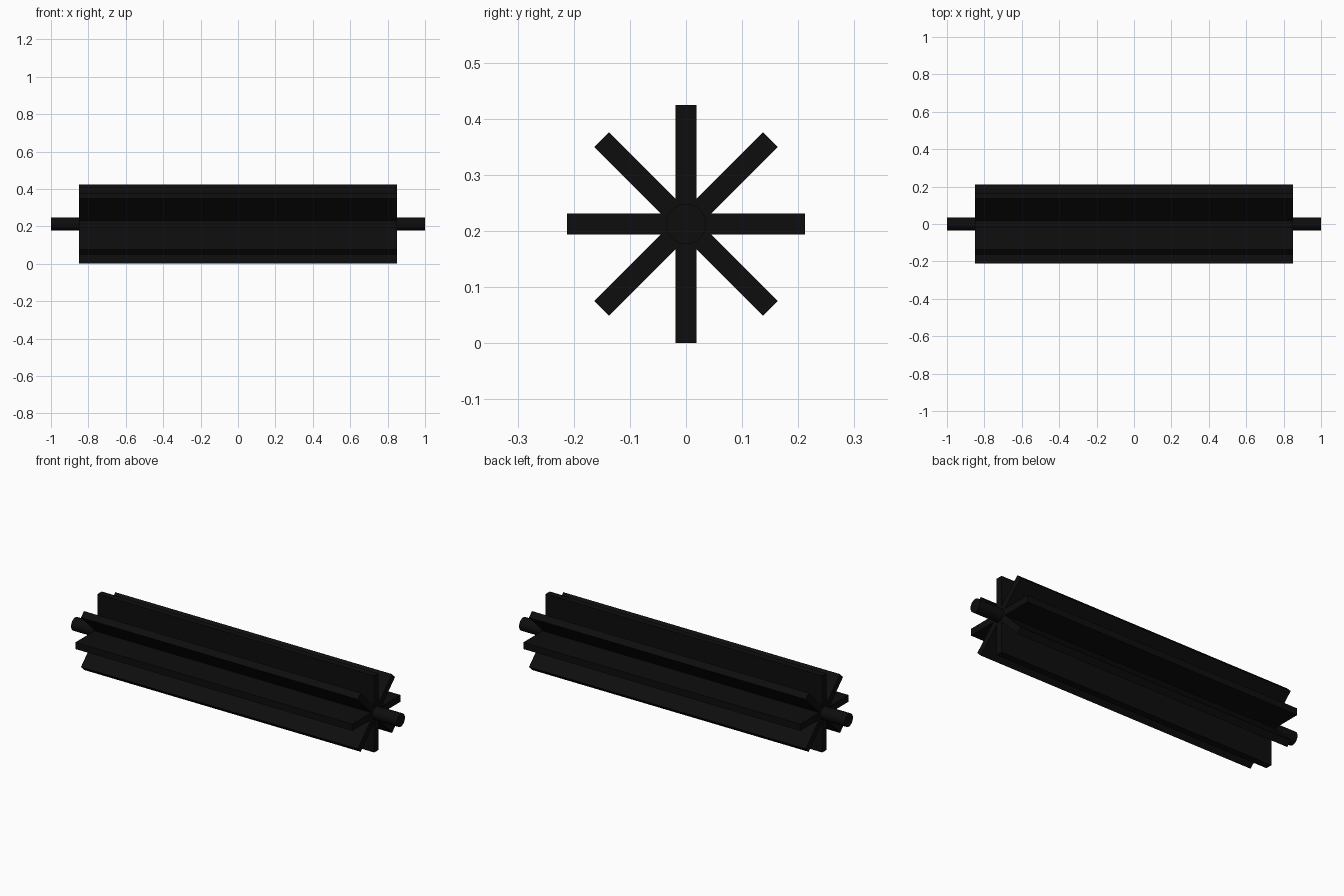
import bpy
import bmesh
from math import pi, sin
from mathutils import Matrix, Vector

cube = bpy.data.objects.get("Cube")
if cube:
    bpy.data.objects.remove(cube, do_unlink=True)

SPOKES = 8
RADIUS = 0.2125          # centre to blade tip
HALF_THICK = 0.0185
HALF_ROTOR = 0.85
SHAFT_RADIUS = 0.036

black = bpy.data.materials.new("matte_black")
black.use_nodes = True
colour = (0.004, 0.004, 0.004, 1)
black.diffuse_color = colour
black.node_tree.nodes["Principled BSDF"].inputs["Base Color"].default_value = colour


def finish(bm, name):
    bmesh.ops.recalc_face_normals(bm, faces=bm.faces)
    mesh = bpy.data.meshes.new(name)
    bm.to_mesh(mesh)
    bm.free()
    mesh.materials.append(black)
    obj = bpy.data.objects.new(name, mesh)
    obj.location.z = RADIUS
    bpy.context.collection.objects.link(obj)
    return obj


# Paddle rotor: star profile swept along x
bm = bmesh.new()
root = HALF_THICK / sin(pi / SPOKES)
profile = []
for i in range(SPOKES):
    turn = Matrix.Rotation(2 * pi * i / SPOKES, 3, 'X')
    valley = Matrix.Rotation(pi / SPOKES, 3, 'X') @ Vector((0, root, 0))
    for p in (Vector((0, RADIUS, -HALF_THICK)), Vector((0, RADIUS, HALF_THICK)), valley):
        profile.append(bm.verts.new(turn @ p + Vector((-HALF_ROTOR, 0, 0))))
end = bm.faces.new(profile)
swept = bmesh.ops.extrude_face_region(bm, geom=[end], use_keep_orig=True)
bmesh.ops.translate(bm, vec=(2 * HALF_ROTOR, 0, 0),
                    verts=[v for v in swept["geom"] if isinstance(v, bmesh.types.BMVert)])
finish(bm, "paddle_rotor")

# Axle running through the rotor
bm = bmesh.new()
bmesh.ops.create_cone(bm, cap_ends=True, segments=32, radius1=SHAFT_RADIUS,
                      radius2=SHAFT_RADIUS, depth=2,
                      matrix=Matrix.Rotation(pi / 2, 4, 'Y'))
axle = finish(bm, "axle")
bpy.context.view_layer.objects.active = axle
axle.select_set(True)
bpy.ops.object.shade_smooth_by_angle()
